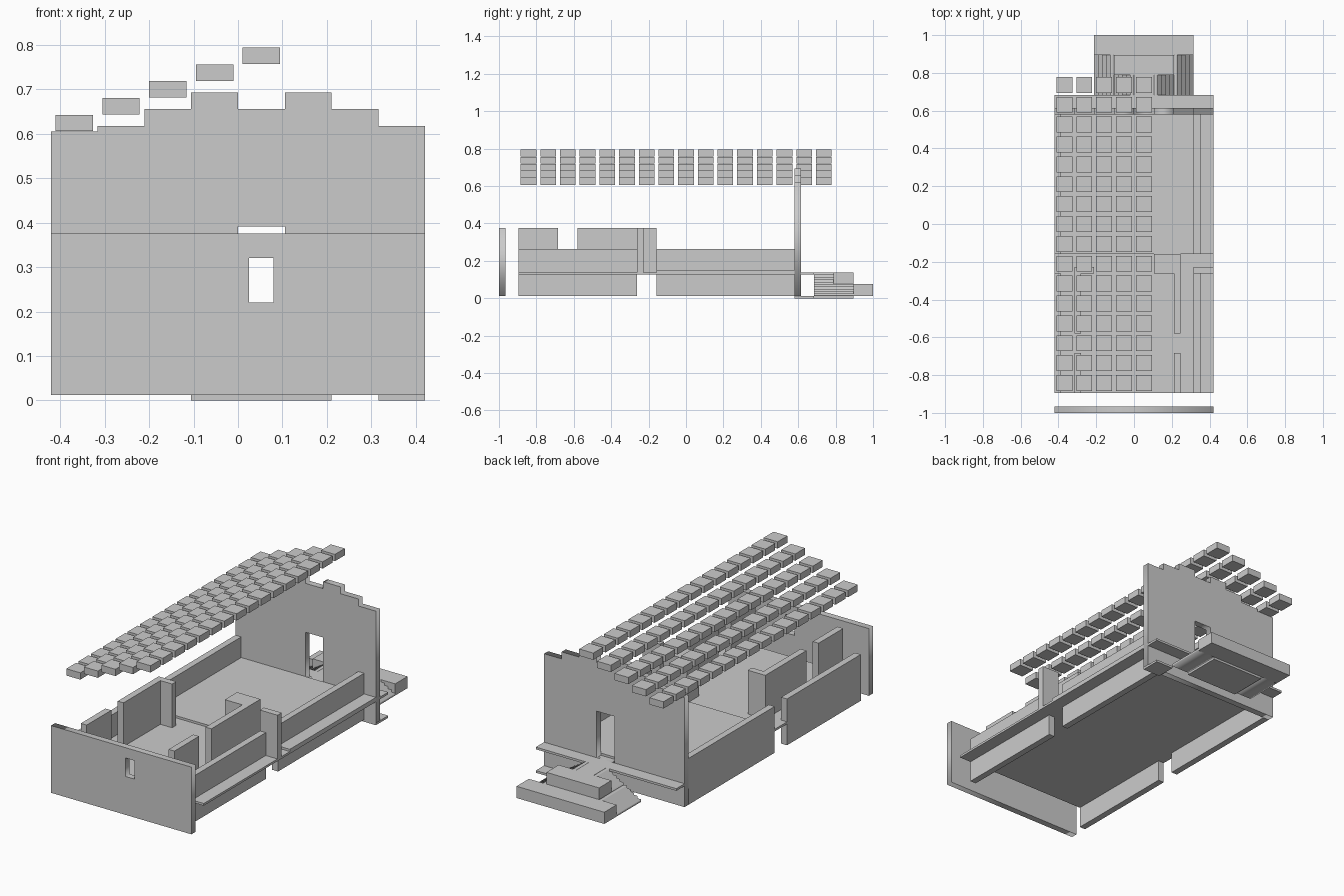
import bpy, math

if "Cube" in bpy.data.objects:
    bpy.data.objects.remove(bpy.data.objects["Cube"])

U = 2 / 19          # plan module
T = U / 3           # wall thickness
Z0, SLAB, FLOOR, SILL, TOP = 0.012, 0.127, 0.139, 0.263, 0.376


def gy(k):          # module line along the length
    return -1 + k * U


def box(name, x0, x1, y0, y1, z0, z1):
    x0, x1 = min(x0, x1), max(x0, x1)
    v = [(x, y, z) for z in (z0, z1) for y in (y0, y1) for x in (x0, x1)]
    f = [(0, 2, 3, 1), (4, 5, 7, 6), (0, 1, 5, 4),
         (2, 6, 7, 3), (0, 4, 6, 2), (1, 3, 7, 5)]
    me = bpy.data.meshes.new(name)
    me.from_pydata(v, [], f)
    ob = bpy.data.objects.new(name, me)
    bpy.context.collection.objects.link(ob)
    return ob


def panel(name, loops, y0, y1):
    """Extrude x-z outlines along y; later loops are holes."""
    cu = bpy.data.curves.new(name, 'CURVE')
    cu.dimensions = '2D'
    cu.fill_mode = 'BOTH'
    cu.extrude = (y1 - y0) / 2
    for pts in loops:
        sp = cu.splines.new('POLY')
        sp.points.add(len(pts) - 1)
        for p, (x, z) in zip(sp.points, pts):
            p.co = (x, z, 0, 1)
        sp.use_cyclic_u = True
    ob = bpy.data.objects.new(name, cu)
    bpy.context.collection.objects.link(ob)
    ob.location.y = (y0 + y1) / 2
    ob.rotation_euler.x = math.pi / 2
    bpy.ops.object.select_all(action='DESELECT')
    ob.select_set(True)
    bpy.context.view_layer.objects.active = ob
    bpy.ops.object.convert(target='MESH')
    return ob


def rect(x0, x1, z0, z1):
    return [(x0, z0), (x1, z0), (x1, z1), (x0, z1)]


W = 4 * U

# Front wall with window
panel("front_wall", [rect(-W, W, Z0, TOP), rect(0.025, 0.08, 0.22, 0.32)], gy(0), gy(0) + T)

# Stepped rear gable with doorway
tops = [0.605, 0.618, 0.656, 0.693, 0.656, 0.693, 0.656, 0.618]
outline = [(W, Z0), (-W, Z0)]
for i, z in enumerate(tops):
    outline += [(-W + i * U, z), (-W + (i + 1) * U, z)]
panel("rear_gable", [outline, rect(0, U, FLOOR, 0.391)], gy(15), gy(15) + T)

# Floors: main slab with ledges, slightly thicker rear room floor
box("floor_slab", -W, W, gy(1), gy(16), SLAB, FLOOR)
box("rear_room_floor", -W, W, gy(8), gy(15), FLOOR, 0.151)

# Long side walls, each broken by an entrance gap
for part, a, b in (("front", 1, 7), ("rear", 8, 15)):
    box(f"left_wall_{part}", -W, -W + T, gy(a), gy(b), Z0, SILL)
    box(f"right_base_{part}", 3 * U, 3 * U + T, gy(a), gy(b), Z0, SLAB)
    box(f"right_wall_{part}", 3 * U, 3 * U + T, gy(a), gy(b), FLOOR, SILL)

# Inner partitions
for side, x in (("left", -3 * U), ("right", 2 * U)):
    box(f"{side}_partition_front", x, x + T, gy(1), gy(3), FLOOR, TOP)
    box(f"{side}_partition_rear", x, x + T, gy(4), gy(7) + (T if x < 0 else U), FLOOR, TOP)
box("left_cross_wall", -3 * U + T, -2 * U, gy(7), gy(7) + T, FLOOR, TOP)
box("right_cross_block", U, 2 * U, gy(7), gy(8), FLOOR, TOP)
box("entrance_side_wall", 3 * U, W, gy(7), gy(7) + T, FLOOR, TOP)

# Entrance stair: low landing, parapet, top landing, mirrored flights
MID = 0.0755
box("low_landing", -2 * U, 3 * U, gy(18), gy(19), Z0, MID)
box("stair_parapet", -U, 2 * U, gy(17), gy(18), Z0, FLOOR)
box("door_landing", 0, U, gy(16), gy(17), Z0, FLOOR)
box("stair_footing", -U, 2 * U, gy(16), gy(18), 0, Z0)
box("corner_footing", 3 * U, W, gy(15), gy(16), 0, Z0)


def flight(name, x0, direction, z0, z1, y1, n=5):
    pts = [(x0, Z0)]
    for i in range(n):
        z = z0 + (z1 - z0) * (i + 1) / n
        pts += [(x0 + direction * U * i / n, z), (x0 + direction * U * (i + 1) / n, z)]
    pts.append((x0 + direction * U, Z0))
    panel(name, [pts], gy(16), y1)


for side, s in (("left", 1), ("right", -1)):
    start = U / 2 - s * 2.5 * U
    flight(f"{side}_lower_steps", start, s, Z0, MID, gy(18))
    flight(f"{side}_upper_steps", start + s * U, s, MID, FLOOR, gy(17))

# Rising rows of roof tiles
H = 0.042
for i in range(5):
    cx, z = -3.5 * U + i * U, 0.606 + i * 0.0378
    for j in range(16):
        cy = gy(1.5 + j)
        box(f"roof_tile_{i}_{j}", cx - H, cx + H, cy - H, cy + H, z, z + 0.0368)
